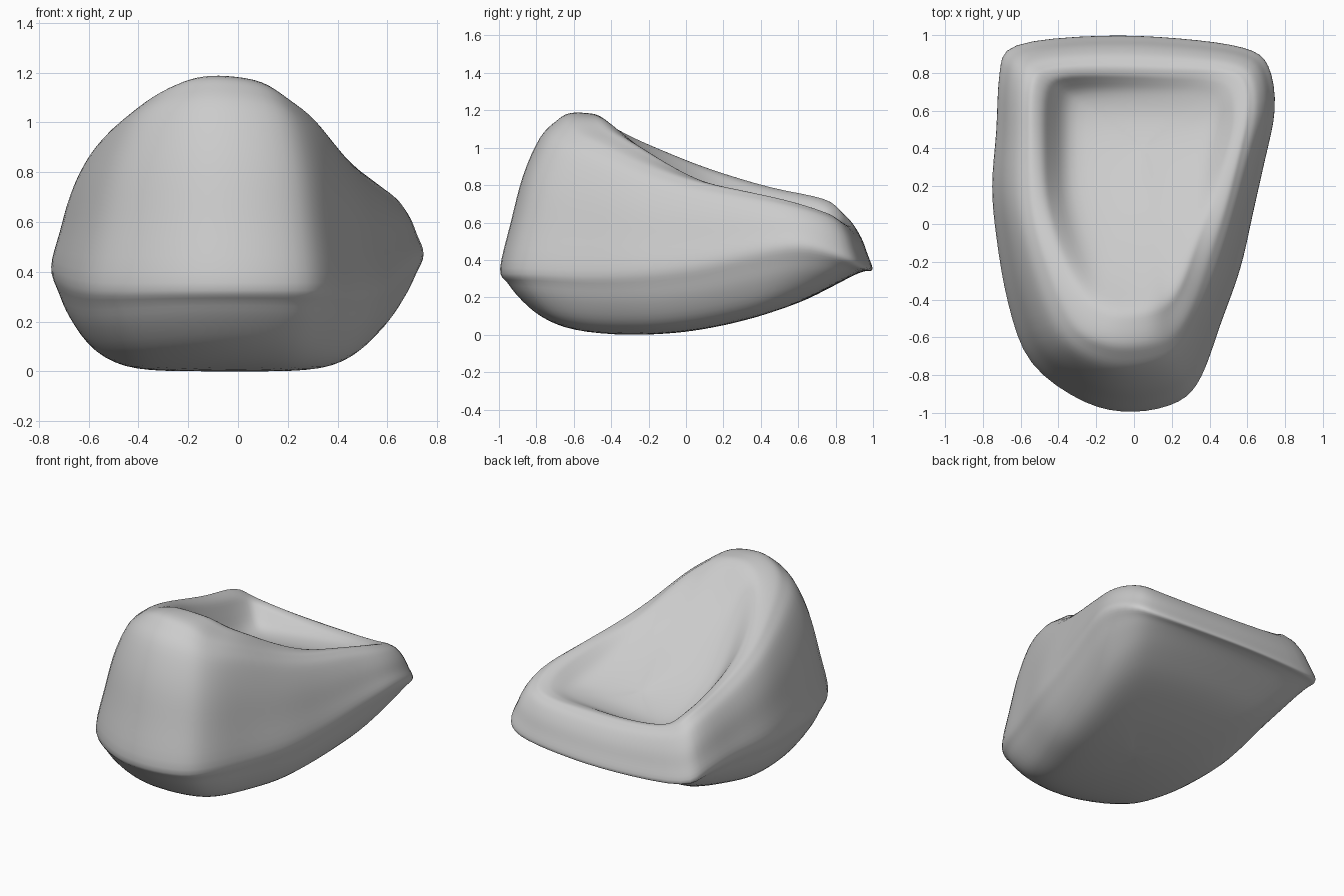
import bpy
import bmesh
from mathutils import Vector

cube = bpy.data.objects.get("Cube")
if cube:
    bpy.data.objects.remove(cube, do_unlink=True)

# Widest outline of the body, from the front round by the left side
OUTLINE = [
    (0, -1, .35), (.24, -.945, .35), (.36, -.81, .35), (.46, -.53, .34),
    (.565, -.24, .35), (.63, .05, .38), (.695, .34, .44), (.75, .61, .48),
    (.715, .84, .42), (.59, .935, .37), (.24, .985, .35), (-.18, 1, .35),
    (-.64, .95, .37), (-.715, .79, .42), (-.73, .5, .43), (-.755, .2, .42),
    (-.73, -.08, .4), (-.67, -.42, .37), (-.55, -.74, .35), (-.26, -.95, .35)]

# Crest of the backrest and arms, matching the outline point by point
RIM = [
    (-.05, -.63, 1.185), (.1, -.61, 1.16), (.21, -.56, 1.09), (.3, -.42, 1.02),
    (.39, -.16, .9), (.47, .07, .82), (.54, .34, .765), (.59, .58, .71),
    (.57, .76, .65), (.44, .81, .615), (.2, .82, .61), (-.15, .83, .62),
    (-.44, .82, .66), (-.53, .74, .73), (-.54, .45, .79), (-.53, .12, .89),
    (-.47, -.14, .985), (-.37, -.4, 1.08), (-.28, -.55, 1.14), (-.17, -.61, 1.18)]

SEAT_CENTRE = Vector((.05, .42, 0))
STEPS = 4


def underside(y):
    """Height of the rounded base, which climbs towards the back."""
    t = y + .3
    return .205 * t * t


def seat(x, y):
    """Height of the tilted seat floor running up into the backrest."""
    return .55 + .1 * x + .56 * max(0, .58 - y) ** 1.4


def spline(points, closed):
    """Smooth curve passing through every point."""
    n = len(points)
    pick = (lambda i: points[i % n]) if closed else (
        lambda i: points[max(0, min(n - 1, i))])
    result = []
    for i in range(n if closed else n - 1):
        a, b, c, d = (pick(i + k) for k in (-1, 0, 1, 2))
        for s in range(STEPS):
            t = s / STEPS
            result.append(b + (c - a) * (t / 2)
                          + (a * 2 - b * 5 + c * 4 - d) * (t * t / 2)
                          + (b * 3 - a - c * 3 + d) * (t ** 3 / 2))
    if not closed:
        result.append(points[-1].copy())
    return result


def meridian(edge, rim):
    """Section from the base centre, up the wall, over the rim to the seat."""
    points = []
    for f in (0, .3, .6, .78, .9, .96):
        p = edge * f
        p.z = underside(p.y)
        p.z += (edge.z - p.z) * f ** 7
        points.append(p)
    points.append(edge)
    # The wall leans in steadily, then rolls over at the crest
    for u in (.3, .6, .85, .95):
        p = edge.lerp(rim, .55 * u + .45 * u ** 8)
        p.z = edge.z + (rim.z - edge.z) * u
        points.append(p)
    points.append(rim)
    for f, blend in ((.1, .1), (.18, .4), (.34, .9), (.65, 1), (1, 1)):
        p = rim.lerp(SEAT_CENTRE, f)
        p.z = rim.z + (seat(p.x, p.y) - rim.z) * blend
        points.append(p)
    return points


# Cushion body: sections lofted all the way round
edges = spline([Vector(p) for p in OUTLINE], True)
rims = spline([Vector(p) for p in RIM], True)
sections = [spline(meridian(e, r), False) for e, r in zip(edges, rims)]

bm = bmesh.new()
grid = [[bm.verts.new(p) for p in section] for section in sections]
for i, column in enumerate(grid):
    after = grid[(i + 1) % len(grid)]
    for j in range(len(column) - 1):
        bm.faces.new((column[j], after[j], after[j + 1], column[j + 1]))
bmesh.ops.remove_doubles(bm, verts=bm.verts, dist=.0005)
bmesh.ops.recalc_face_normals(bm, faces=bm.faces)

# Soften the wall and rim a little
for _ in range(4):
    bmesh.ops.smooth_vert(bm, verts=bm.verts, factor=.4,
                          use_axis_x=True, use_axis_y=True, use_axis_z=True)

low = min(v.co.z for v in bm.verts)
bmesh.ops.translate(bm, verts=bm.verts, vec=(0, 0, -low))

mesh = bpy.data.meshes.new("cushion_seat")
bm.to_mesh(mesh)
bm.free()
body = bpy.data.objects.new("cushion_seat", mesh)
bpy.context.collection.objects.link(body)

# Plain grey cover
grey = bpy.data.materials.new("plain_grey")
grey.use_nodes = True
colour = (.6, .6, .6, 1)
grey.diffuse_color = colour
grey.node_tree.nodes["Principled BSDF"].inputs["Base Color"].default_value = colour
mesh.materials.append(grey)

bpy.context.view_layer.objects.active = body
body.select_set(True)
bpy.ops.object.shade_smooth()
